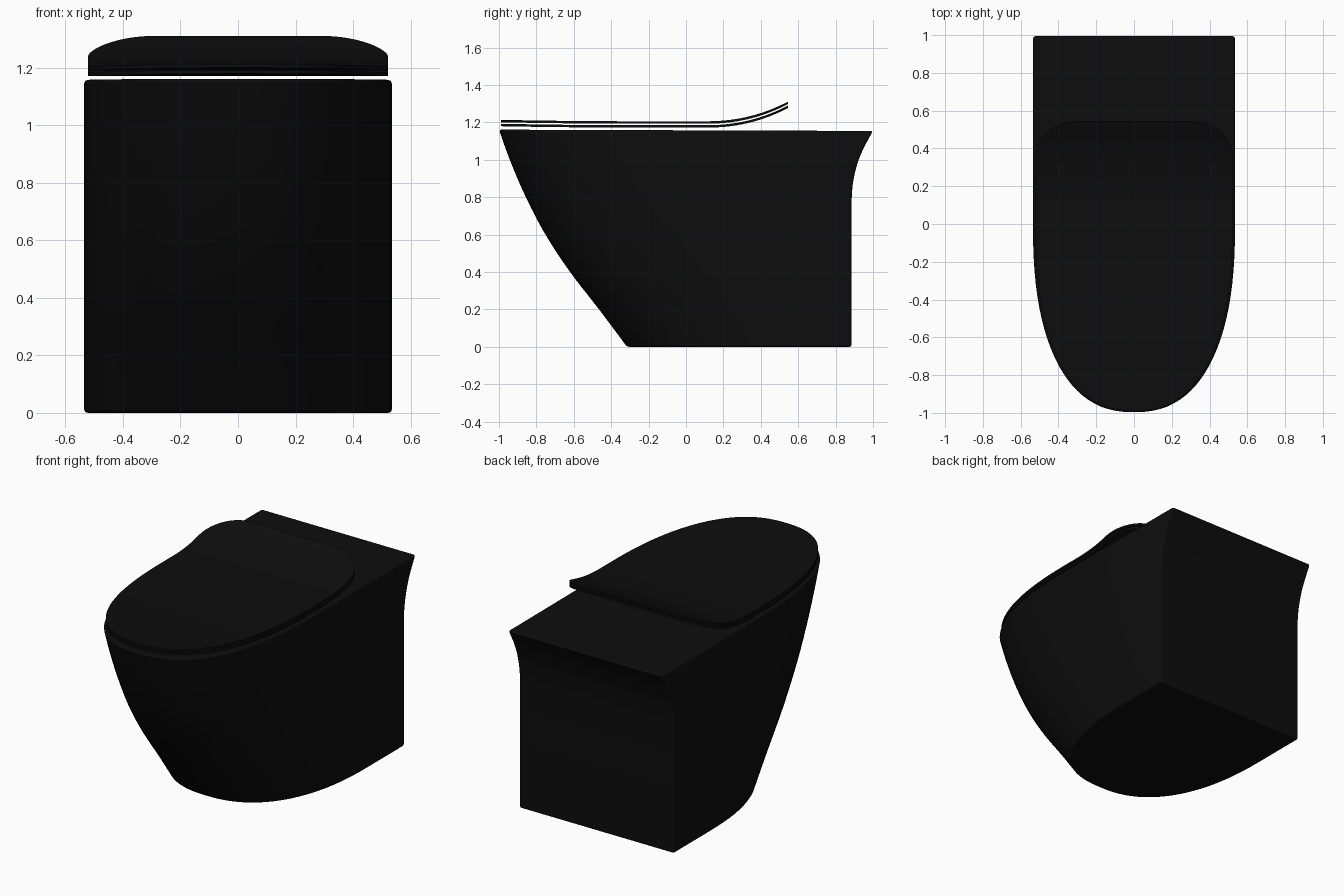
import bpy, bmesh, math

if "Cube" in bpy.data.objects:
    bpy.data.objects.remove(bpy.data.objects["Cube"])

black = bpy.data.materials.new("gloss_black")
black.diffuse_color = (0.004, 0.004, 0.004, 1)
black.use_nodes = True
black.node_tree.nodes["Principled BSDF"].inputs["Base Color"].default_value = black.diffuse_color


def interp(table, v):
    """Smooth (Catmull-Rom style) lookup in a list of (key, value)."""
    n = len(table)
    slope = lambda i: ((table[min(i + 1, n - 1)][1] - table[max(i - 1, 0)][1]) /
                       (table[min(i + 1, n - 1)][0] - table[max(i - 1, 0)][0]))
    for i in range(n - 1):
        (a, p), (b, q) = table[i], table[i + 1]
        if v <= b:
            t, h = (v - a) / (b - a), b - a
            return ((2*t**3 - 3*t**2 + 1)*p + (t**3 - 2*t**2 + t)*h*slope(i)
                    + (3*t**2 - 2*t**3)*q + (t**3 - t**2)*h*slope(i + 1))
    return table[-1][1]


def loft(name, rings, bevel):
    """Skin closed rings of equal length, cap both ends, soften the edges."""
    bm = bmesh.new()
    vr = [[bm.verts.new(p) for p in r] for r in rings]
    n = len(vr[0])
    for a, b in zip(vr, vr[1:]):
        for i in range(n):
            j = (i + 1) % n
            bm.faces.new((a[i], a[j], b[j], b[i]))
    bm.faces.new(vr[0][::-1])
    bm.faces.new(vr[-1])
    bmesh.ops.recalc_face_normals(bm, faces=bm.faces)
    me = bpy.data.meshes.new(name)
    bm.to_mesh(me)
    bm.free()
    me.materials.append(black)
    ob = bpy.data.objects.new(name, me)
    bpy.context.collection.objects.link(ob)
    bpy.context.view_layer.objects.active = ob
    ob.select_set(True)
    bpy.ops.object.shade_smooth_by_angle(angle=math.radians(35))
    ob.select_set(False)
    if bevel:
        m = ob.modifiers.new("soft_edges", 'BEVEL')
        m.width, m.segments, m.limit_method = bevel, 2, 'ANGLE'
        m.angle_limit = math.radians(38)
        m.harden_normals = True
    return ob


# Pedestal: U-shaped outline, sloping front, flared back edge
EXP = 2.4
front = [(0, -0.315), (0.2, -0.465), (0.4, -0.62), (0.6, -0.752),
         (0.8, -0.857), (1.0, -0.943), (1.158, -1.0)]
back = [(0, 0.885), (0.4, 0.885), (0.8, 0.886), (0.9, 0.896), (1.0, 0.922),
        (1.08, 0.957), (1.158, 1.0)]


def outline(z, segs=48):
    yf, yb = interp(front, z), interp(back, z)
    c = 0.54 * (yf + 1) / 0.685          # where the rounded nose begins
    pts = [(0.535, yb)]
    for i in range(segs + 1):
        a = math.pi * i / segs
        co, si = math.cos(a), math.sin(a)
        x = math.copysign(abs(co) ** (2 / EXP), co) * 0.535
        pts.append((x, c - (c - yf) * abs(si) ** (2 / EXP)))
    pts.append((-0.535, yb))
    return [(x, y, z * (1 - 0.003 * y)) for x, y in pts]


loft("pedestal", [outline(1.158 * i / 28) for i in range(29)], 0.012)


# Seat and lid: thin plates with a rounded nose, curling up at the back
Y0, Y1, W = -0.988, 0.545, 0.522


def half_width(y):
    if y < 0:
        return W * max(1 - (y / Y0) ** EXP, 0.0002) ** (1 / EXP)
    if y > 0.36:
        t = min((y - 0.36) / (Y1 - 0.36), 1)
        return W - 0.23 + 0.23 * math.sqrt(1 - t * t)
    return W


def plate(name, z, thick):
    rings = []
    n = 90
    for i in range(n + 1):
        y = (Y0 + Y1) / 2 - (Y1 - Y0) / 2 * math.cos(math.pi * i / n)
        w = half_width(y)
        h = z + 0.105 * max((y - 0.1) / 0.445, 0) ** 2.2
        h += 0.008 * max((-0.2 - y) / 0.8, 0) ** 2
        rings.append([(-w, y, h), (w, y, h), (w, y, h - thick), (-w, y, h - thick)])
    loft(name, rings, 0)


plate("seat", 1.185, 0.013)
plate("lid", 1.206, 0.013)
